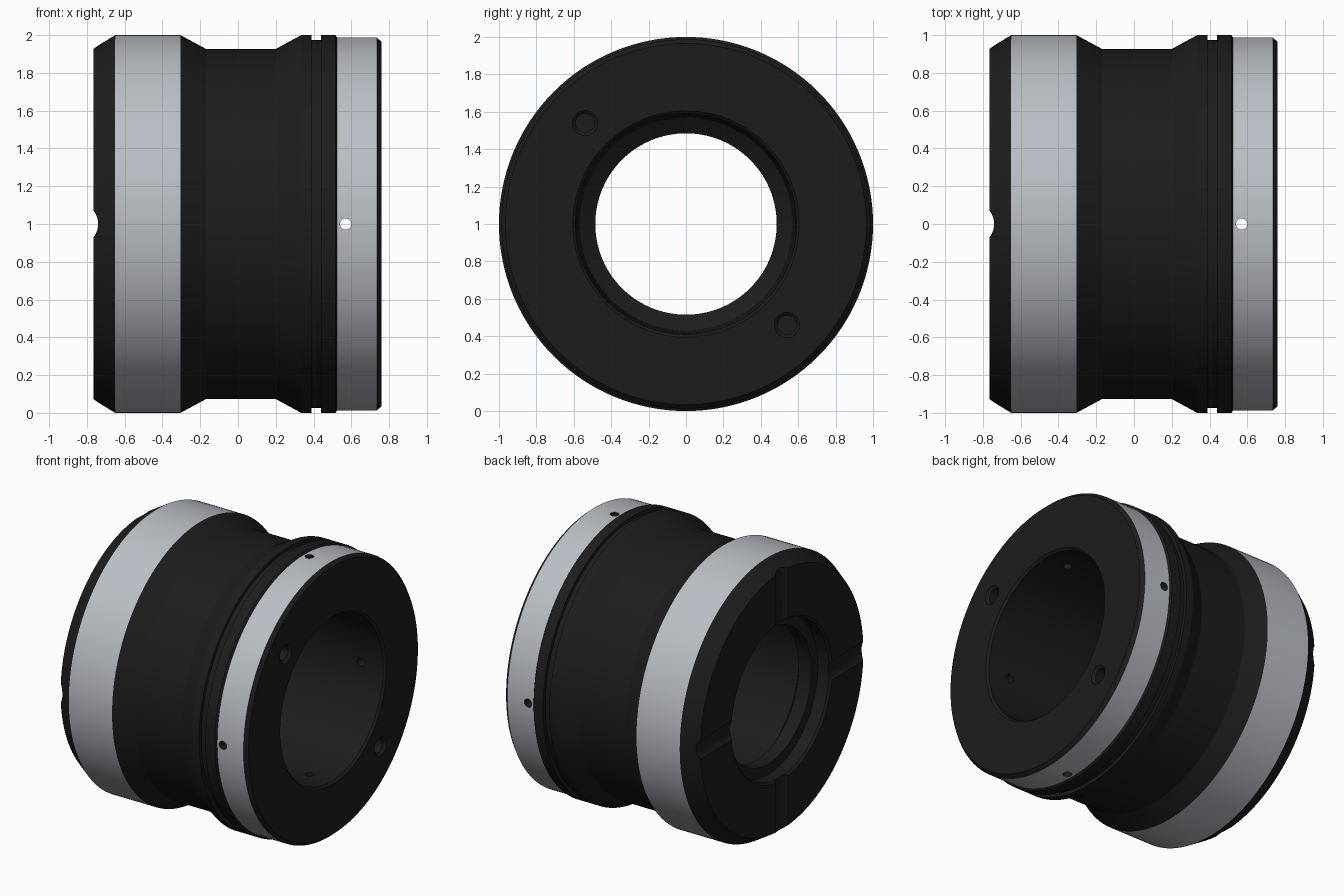
import bpy, bmesh, math
from mathutils import Vector, Matrix

if "Cube" in bpy.data.objects:
    bpy.data.objects.remove(bpy.data.objects["Cube"])

SEG = 128
C = Vector((0, 0, 1))


def material(name, rgb):
    m = bpy.data.materials.new(name)
    m.diffuse_color = (*rgb, 1)
    m.use_nodes = True
    m.node_tree.nodes["Principled BSDF"].inputs["Base Color"].default_value = m.diffuse_color
    return m


DARK = material("black_finish", (0.012, 0.012, 0.012))
GREY = material("bare_steel", (0.5, 0.52, 0.56))


def lathe(name, profile, bands=()):
    """Closed (x, radius) profile turned about the x axis; bands are grey edges."""
    bm = bmesh.new()
    rings = []
    for x, r in profile:
        rings.append([bm.verts.new((x, r * math.cos(a), 1 + r * math.sin(a)))
                      for a in (2 * math.pi * i / SEG for i in range(SEG))])
    n = len(rings)
    for k in range(n):
        a, b = rings[k], rings[(k + 1) % n]
        for i in range(SEG):
            j = (i + 1) % SEG
            f = bm.faces.new((a[i], a[j], b[j], b[i]))
            f.material_index = 1 if k in bands else 0
    bmesh.ops.recalc_face_normals(bm, faces=bm.faces)
    me = bpy.data.meshes.new(name)
    bm.to_mesh(me)
    bm.free()
    me.materials.append(DARK)
    me.materials.append(GREY)
    ob = bpy.data.objects.new(name, me)
    bpy.context.collection.objects.link(ob)
    return ob


def rod(bm, start, end, r1, r2=None, seg=24):
    """Capped cylinder or cone between two points."""
    d = end - start
    rot = d.to_track_quat('Z', 'Y').to_matrix().to_4x4()
    bmesh.ops.create_cone(bm, cap_ends=True, segments=seg, radius1=r1,
                          radius2=r1 if r2 is None else r2, depth=d.length,
                          matrix=Matrix.Translation((start + end) / 2) @ rot)


def cut(ob, name, bm):
    me = bpy.data.meshes.new(name)
    bm.to_mesh(me)
    bm.free()
    me.materials.append(DARK)
    cutter = bpy.data.objects.new(name, me)
    bpy.context.collection.objects.link(cutter)
    cutter.hide_render = True
    mod = ob.modifiers.new(name, 'BOOLEAN')
    mod.object, mod.operation, mod.solver = cutter, 'DIFFERENCE', 'EXACT'
    bpy.context.view_layer.objects.active = ob
    bpy.ops.object.modifier_apply(modifier=name)
    bpy.data.objects.remove(cutter)


# turned sleeve: outside from left to right, then the stepped bore back
outer = [(-0.765, 0.93), (-0.65, 1.0), (-0.305, 1.0), (-0.17, 0.927), (0.20, 0.927),
         (0.335, 1.0), (0.39, 1.0), (0.39, 0.975), (0.44, 0.975), (0.44, 1.0),
         (0.515, 1.0), (0.525, 0.987), (0.735, 0.987), (0.76, 0.965)]
bore = [(0.76, 0.605), (0.745, 0.59), (-0.50, 0.57), (-0.56, 0.485),
        (-0.66, 0.485), (-0.66, 0.56), (-0.75, 0.56), (-0.765, 0.575)]
sleeve = lathe("sleeve", outer + bore, bands=(1, 11))

# four radial pin holes and four shallow round slots across the left face
holes, slots = bmesh.new(), bmesh.new()
for k in range(4):
    d = Vector((0, math.cos(k * math.pi / 2), math.sin(k * math.pi / 2)))
    p = C + Vector((0.57, 0, 0))
    rod(holes, p + d * 0.4, p + d * 1.1, 0.03)
    s = C + Vector((-0.85, 0, 0))
    rod(slots, s + d * 0.4, s + d * 1.1, 0.11, seg=48)
cut(sleeve, "pin_holes", holes)
cut(sleeve, "face_slots", slots)

# two chamfered screw holes in the right face
for s in (-1, 1):
    p = C + Vector((0.76, 0.54 * s, -0.54 * s))
    bm = bmesh.new()
    rod(bm, p - Vector((0.12, 0, 0)), p + Vector((0.05, 0, 0)), 0.05)
    cut(sleeve, "screw_hole", bm)
    bm = bmesh.new()
    rod(bm, p - Vector((0.02, 0, 0)), p + Vector((0.02, 0, 0)), 0.048, 0.088)
    cut(sleeve, "screw_chamfer", bm)

sleeve.select_set(True)
bpy.context.view_layer.objects.active = sleeve
bpy.ops.object.shade_smooth_by_angle(angle=math.radians(15))
